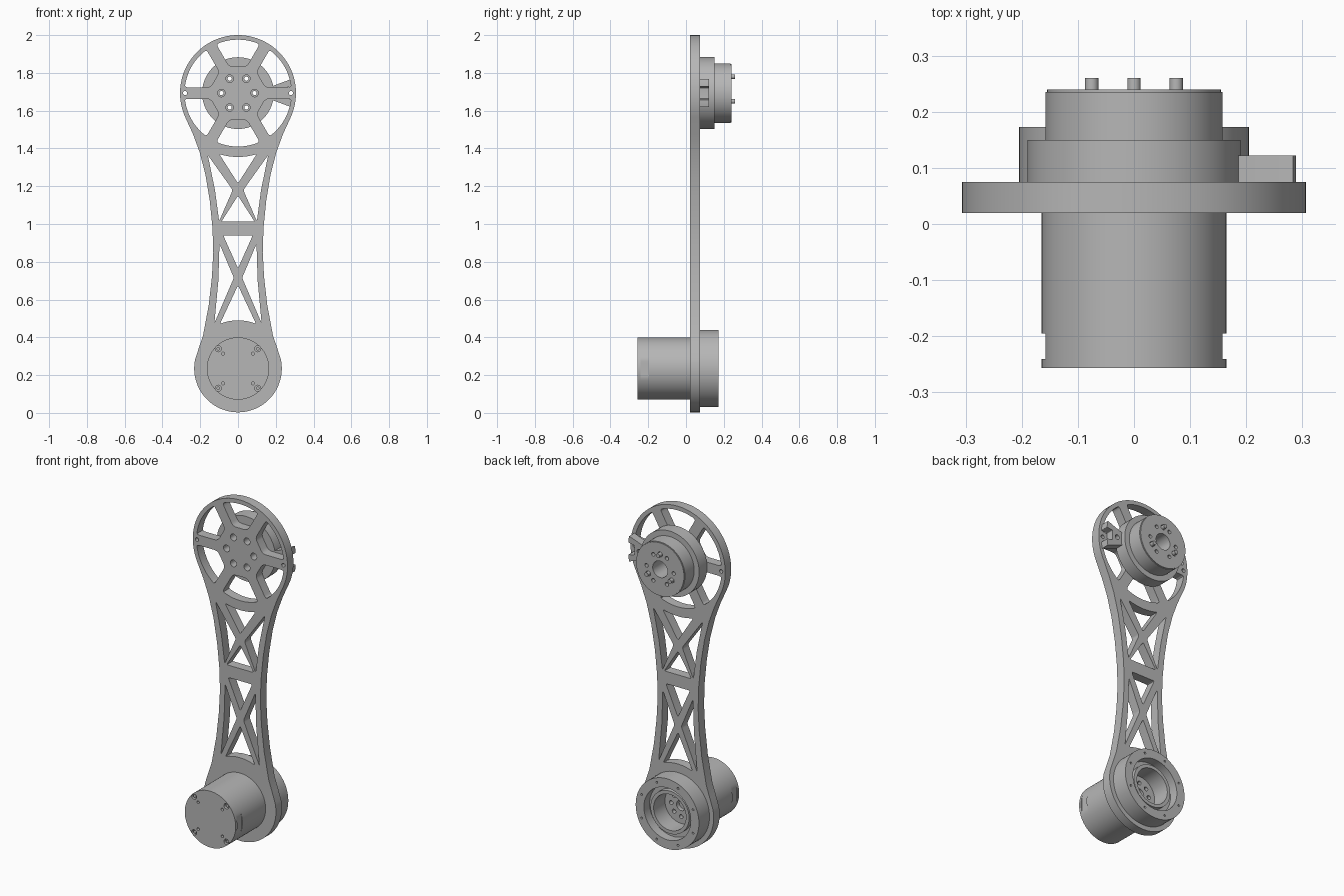
import bpy, bmesh
from math import sin, cos, pi, radians, asin
from mathutils import Vector, Matrix

cube = bpy.data.objects.get("Cube")
if cube:
    bpy.data.objects.remove(cube, do_unlink=True)

grey = bpy.data.materials.new("machined grey")
grey.use_nodes = True
GREY = (0.47, 0.47, 0.47, 1)
grey.diffuse_color = GREY
grey.node_tree.nodes["Principled BSDF"].inputs["Base Color"].default_value = GREY

HUB = 1.693    # height of the upper joint axis
MOTOR = 0.235  # height of the lower joint axis


def arc(cx, cz, r, a0, a1, n):
    return [(cx + r * cos(radians(a0 + (a1 - a0) * i / n)),
             cz + r * sin(radians(a0 + (a1 - a0) * i / n))) for i in range(n + 1)]


def circle(cx, cz, r, n=72):
    return arc(cx, cz, r, 0, 360, n)[:-1]


def bolt_circle(cz, ring, r, count, start=0):
    return [circle(ring * cos(start + 2 * pi * k / count),
                   cz + ring * sin(start + 2 * pi * k / count), r, 16)
            for k in range(count)]


def rounded(points, r=0.012, steps=4):
    """Replace each corner by a small curve."""
    out = []
    pts = [Vector(p) for p in points]
    for i, p in enumerate(pts):
        a, b = pts[i - 1] - p, pts[(i + 1) % len(pts)] - p
        if a.angle(b) > radians(155):
            out.append(tuple(p))
            continue
        a = p + a.normalized() * min(r, a.length * 0.45)
        b = p + b.normalized() * min(r, b.length * 0.45)
        for s in range(steps + 1):
            t = s / steps
            out.append(tuple(a * (1 - t) ** 2 + p * 2 * t * (1 - t) + b * t * t))
    return out


def mirrored(points):
    return [(-x, z) for x, z in reversed(points)]


def slab(name, loops, y0, y1):
    """Extrude an x-z outline with holes from y0 to y1."""
    curve = bpy.data.curves.new(name + " profile", "CURVE")
    curve.dimensions = "2D"
    curve.fill_mode = "BOTH"
    curve.extrude = (y1 - y0) / 2
    for loop in loops:
        spline = curve.splines.new("POLY")
        spline.points.add(len(loop) - 1)
        for point, (x, z) in zip(spline.points, loop):
            point.co = (x, z, 0, 1)
        spline.use_cyclic_u = True
    helper = bpy.data.objects.new(name + " helper", curve)
    bpy.context.collection.objects.link(helper)
    graph = bpy.context.evaluated_depsgraph_get()
    mesh = bpy.data.meshes.new_from_object(helper.evaluated_get(graph))
    bpy.data.objects.remove(helper, do_unlink=True)
    bpy.data.curves.remove(curve)
    mesh.name = name
    mesh.transform(Matrix.Translation((0, (y0 + y1) / 2, 0)) @ Matrix.Rotation(pi / 2, 4, "X"))
    bm = bmesh.new()
    bm.from_mesh(mesh)
    bmesh.ops.remove_doubles(bm, verts=bm.verts, dist=1e-5)
    bmesh.ops.recalc_face_normals(bm, faces=bm.faces)
    bm.to_mesh(mesh)
    bm.free()
    mesh.materials.clear()
    mesh.materials.append(grey)
    obj = bpy.data.objects.new(name, mesh)
    bpy.context.collection.objects.link(obj)
    bpy.ops.object.select_all(action="DESELECT")
    obj.select_set(True)
    bpy.context.view_layer.objects.active = obj
    bpy.ops.object.shade_smooth_by_angle(angle=radians(30))
    return obj


# Arm outline: large round head, narrow waist, round foot
side = [(0.238, 1.475), (0.203, 1.38), (0.172, 1.26), (0.149, 1.12), (0.135, 0.98),
        (0.131, 0.85), (0.138, 0.72), (0.155, 0.57), (0.185, 0.41), (0.207, 0.345)]
outline = (arc(0, HUB, 0.307, 205, -25, 60) + side
           + arc(0, MOTOR, 0.232, 12, -192, 50) + mirrored(side))
arm = [outline]

# Six windows between the head spokes
rim, flat, half = 0.283, 0.141, 0.03
spread = 30 - asin(half / rim) * 180 / pi
edge = flat * 0.577 - half / cos(pi / 6)
for k in range(6):
    turn = radians(30 + 60 * k)
    window = [(flat, -edge)] + arc(0, 0, rim, -spread, spread, 10) + [(flat, edge)]
    arm.append([(x * cos(turn) - z * sin(turn), HUB + x * sin(turn) + z * cos(turn))
                for x, z in rounded(window, 0.022)])

# Truss openings: centre triangles, then mirrored side triangles
arm.append(rounded(arc(0, HUB, 0.338, 253, 287, 8) + [(0, 1.215)]))
arm.append(rounded([(0, 1.15), (0.088, 1.012), (-0.088, 1.012)]))
arm.append(rounded([(-0.078, 0.94), (0.078, 0.94), (0, 0.765)]))
arm.append(rounded(arc(0, MOTOR, 0.255, 68, 112, 8) + [(0, 0.675)]))
for tri in ([(0.16, 1.365), (0.122, 1.18), (0.1, 1.015), (0.028, 1.18)],
            [(0.098, 0.895), (0.104, 0.7), (0.125, 0.475), (0.022, 0.715)]):
    arm += [rounded(tri), rounded(mirrored(tri))]

# Bolt holes and the motor bore
arm += bolt_circle(HUB, 0.088, 0.02, 6) + bolt_circle(HUB, 0.28, 0.011, 2)
arm.append(circle(0, MOTOR, 0.105))
slab("arm_plate", arm, 0.02, 0.075)

# Upper joint: stepped drum with bore, holes and locating pins
holes = bolt_circle(HUB, 0.088, 0.011, 6) + [circle(0, HUB, 0.048, 40)]
slab("joint_base", [circle(0, HUB, 0.19)] + holes, 0.075, 0.15)
extra = bolt_circle(HUB, 0.088, 0.015, 3, pi / 6 + pi / 3 * 2 + pi / 3)
slab("joint_drum", [circle(0, HUB, 0.158)] + holes + extra, 0.15, 0.235)
slab("joint_drum_lip", [circle(0, HUB, 0.155)] + holes + extra, 0.235, 0.24)
for k, pin in enumerate(bolt_circle(HUB, 0.087, 0.012, 3, pi / 2)):
    slab("locating_pin_%d" % (k + 1), [pin], 0.2, 0.26)

# Forked connector block beside the joint
fork = [(0.182, 1.73), (0.284, 1.768), (0.289, 1.728), (0.25, 1.722),
        (0.25, 1.664), (0.289, 1.658), (0.284, 1.618), (0.182, 1.656)]
slab("connector_block", [rounded(fork, 0.004), circle(0.218, HUB, 0.014, 20)], 0.075, 0.122)

# Motor can with a flat on each side and screws in the end cap
can = circle(0, MOTOR, 0.165, 96)
flats = [(max(-0.158, min(0.158, x)), z) for x, z in can]
screws = (bolt_circle(MOTOR, 0.148, 0.016, 4, pi / 4)
          + bolt_circle(MOTOR, 0.111, 0.008, 4, pi / 4))
slab("motor_cap", [can] + screws, -0.257, -0.241)
slab("motor_flats", [flats], -0.241, -0.195)
slab("motor_can", [can], -0.195, 0.02)
for k, screw in enumerate(bolt_circle(MOTOR, 0.148, 0.009, 4, pi / 4)):
    slab("cap_screw_%d" % (k + 1), [screw], -0.25, -0.24)

# Rear housing: outer ring, recessed floor, inner collar and bore floor
bore = circle(0, MOTOR, 0.105)
slab("housing_ring", [circle(0, MOTOR, 0.205), circle(0, MOTOR, 0.152)]
     + bolt_circle(MOTOR, 0.18, 0.006, 8, pi / 8), 0.075, 0.173)
slab("housing_floor", [circle(0, MOTOR, 0.152), bore], 0.075, 0.12)
slab("inner_collar", [circle(0, MOTOR, 0.125), bore], 0.12, 0.15)
slab("bore_floor", [bore, circle(0, MOTOR, 0.03, 32)]
     + bolt_circle(MOTOR, 0.065, 0.012, 8), 0.02, 0.045)
